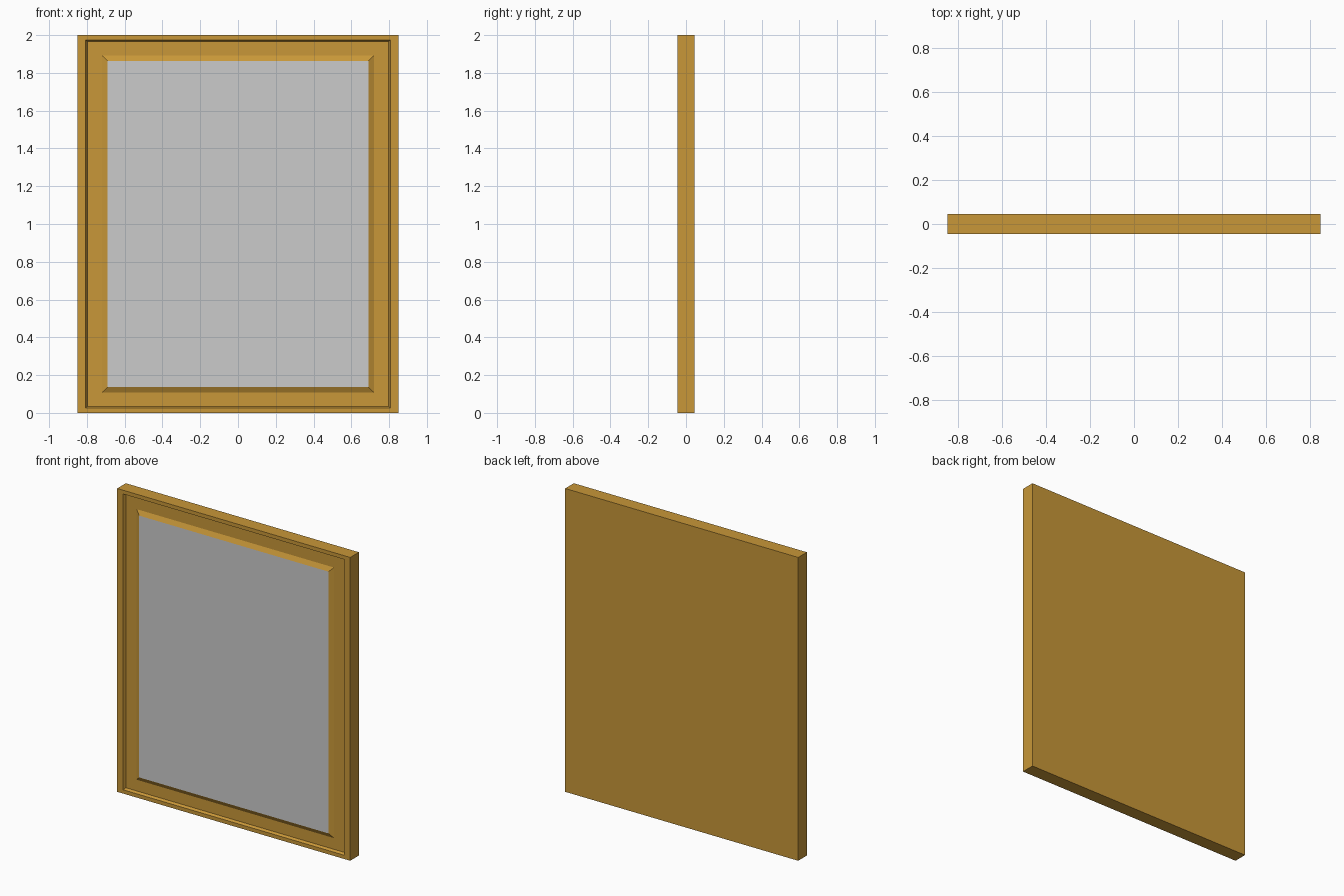
import bpy, bmesh

if "Cube" in bpy.data.objects:
    bpy.data.objects.remove(bpy.data.objects["Cube"])

HEIGHT = 2.0


def rect_loft(name, loops, color=None):
    """Loft rectangles (half width, bottom margin, y) and cap both ends."""
    bm = bmesh.new()
    rings = []
    for hx, m, y in loops:
        top = HEIGHT - m
        corners = [(-hx, m), (hx, m), (hx, top), (-hx, top)]
        rings.append([bm.verts.new((x, y, z)) for x, z in corners])
    for a, b in zip(rings, rings[1:]):
        for i in range(4):
            j = (i + 1) % 4
            bm.faces.new((a[i], a[j], b[j], b[i]))
    bm.faces.new(rings[0])
    bm.faces.new(rings[-1])
    bmesh.ops.recalc_face_normals(bm, faces=bm.faces)
    mesh = bpy.data.meshes.new(name)
    bm.to_mesh(mesh)
    bm.free()
    obj = bpy.data.objects.new(name, mesh)
    bpy.context.collection.objects.link(obj)
    if color:
        mat = bpy.data.materials.new(name + "_colour")
        mat.diffuse_color = color
        mat.use_nodes = True
        mat.node_tree.nodes["Principled BSDF"].inputs["Base Color"].default_value = mat.diffuse_color
        mesh.materials.append(mat)
    return obj


# Frame: solid back, raised outer rim, recessed band, inner bevel rising to the panel
rect_loft("frame", [
    (0.85, 0.0, 0.045),
    (0.85, 0.0, -0.045),
    (0.807, 0.025, -0.045),
    (0.798, 0.034, -0.028),
    (0.72, 0.108, -0.028),
    (0.69, 0.137, -0.0435),
    (0.69, 0.137, -0.03),
], (0.58, 0.31, 0.04, 1))

# Grey panel seated inside the bevel
rect_loft("panel", [(0.69, 0.137, -0.0295), (0.69, 0.137, -0.0435)])
